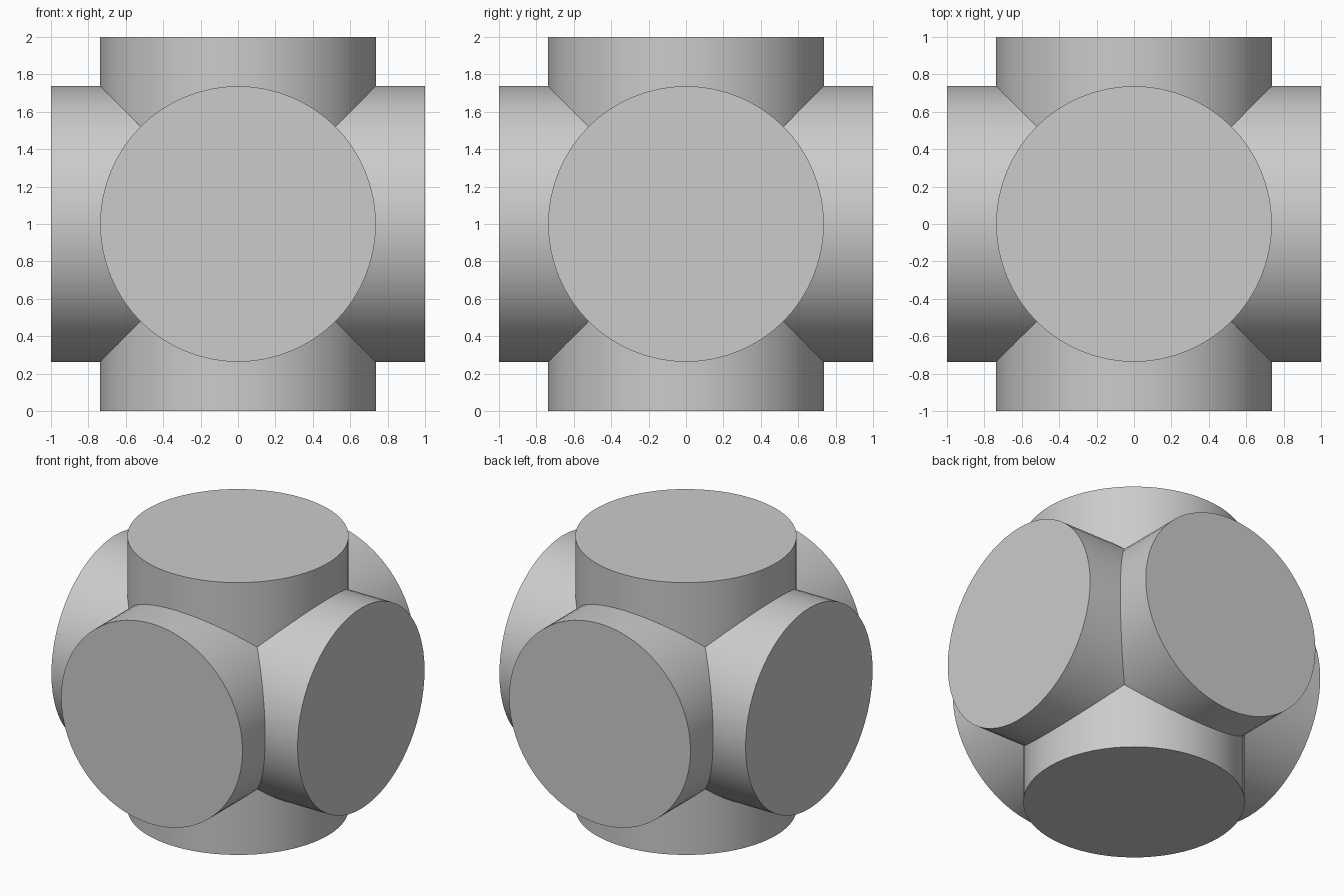
import bpy
from math import pi, radians

RADIUS = 0.737
LENGTH = 2.0

cube = bpy.data.objects.get("Cube")
if cube:
    bpy.data.objects.remove(cube, do_unlink=True)

# Plain grey for the whole model
grey = bpy.data.materials.new("plain_grey")
grey.use_nodes = True
colour = (0.6, 0.6, 0.6, 1)
grey.diffuse_color = colour
grey.node_tree.nodes["Principled BSDF"].inputs["Base Color"].default_value = colour


def pipe(name, rotation):
    """Closed cylinder through the centre of the six-way junction."""
    bpy.ops.mesh.primitive_cylinder_add(
        vertices=64, radius=RADIUS, depth=LENGTH,
        location=(0, 0, LENGTH / 2), rotation=rotation)
    obj = bpy.context.object
    obj.name = name
    obj.data.materials.append(grey)
    bpy.ops.object.transform_apply(location=False, rotation=True, scale=False)
    bpy.ops.object.shade_smooth_by_angle(angle=radians(30))


# Three crossing pipes, one along each axis
pipe("vertical_pipe", (0, 0, 0))
pipe("side_to_side_pipe", (0, pi / 2, 0))
pipe("front_to_back_pipe", (pi / 2, 0, 0))
